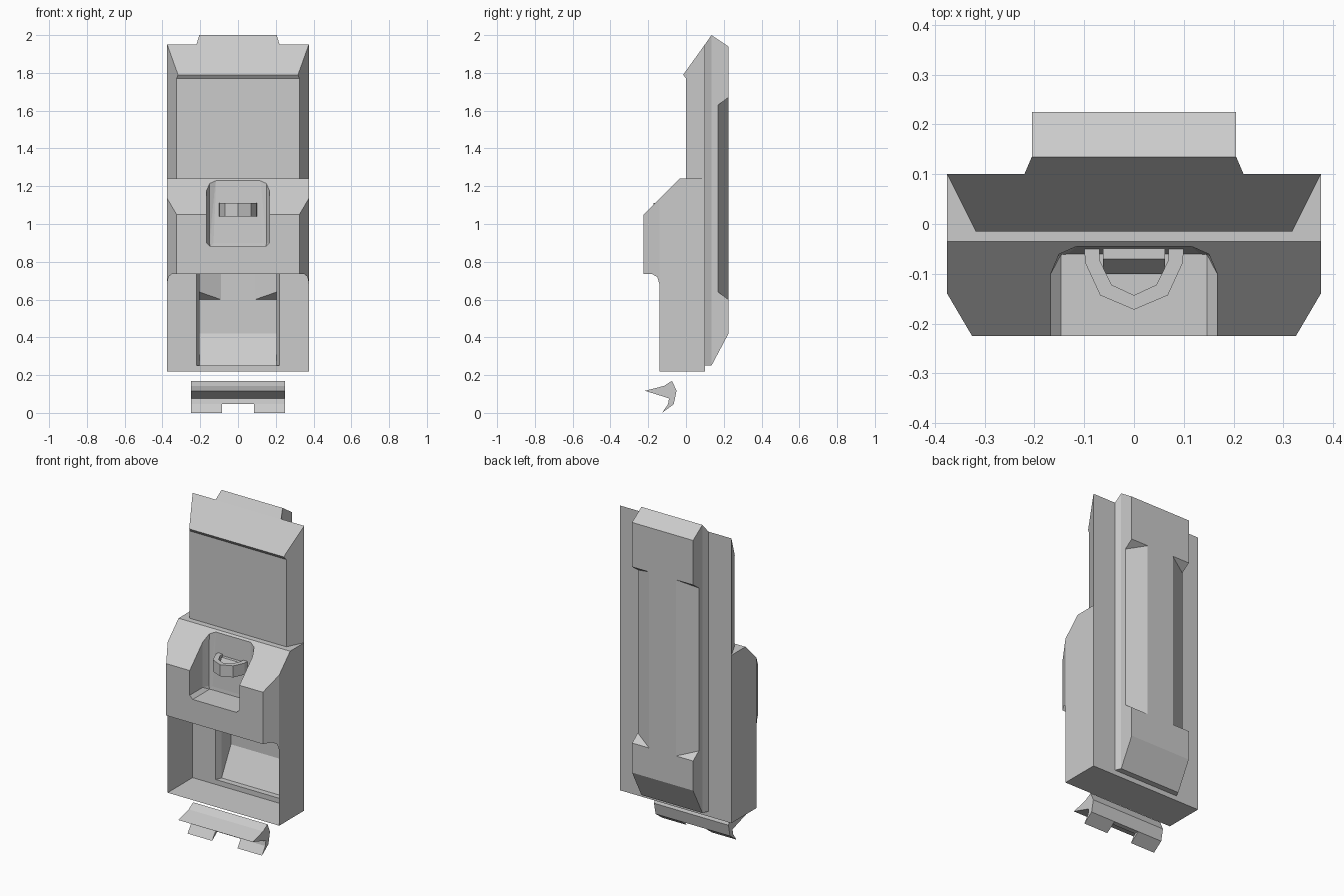
import bpy, bmesh

if "Cube" in bpy.data.objects:
    bpy.data.objects.remove(bpy.data.objects["Cube"])


def finish(name, bm):
    bmesh.ops.recalc_face_normals(bm, faces=bm.faces)
    me = bpy.data.meshes.new(name)
    bm.to_mesh(me)
    bm.free()
    ob = bpy.data.objects.new(name, me)
    bpy.context.collection.objects.link(ob)
    return ob


def prism(name, profile, half, x0=0.0, sides=None):
    """Extrude a (y, z) profile along x; half is a number or a function of y."""
    width = half if callable(half) else (lambda y: half)
    bm = bmesh.new()
    n = len(profile)
    rings = [[bm.verts.new((x0 + s * width(y), y, z)) for y, z in profile]
             for s in (-1, 1)]
    for i in range(n):
        j = (i + 1) % n
        bm.faces.new((rings[0][i], rings[0][j], rings[1][j], rings[1][i]))
    for ring in rings:
        for idx in sides or [range(n)]:
            bm.faces.new([ring[i] for i in idx])
    return finish(name, bm)


def hull(name, points):
    bm = bmesh.new()
    for p in points:
        bm.verts.new(p)
    bmesh.ops.convex_hull(bm, input=bm.verts)
    return finish(name, bm)


def cut(ob, cutter):
    mod = ob.modifiers.new("cut", 'BOOLEAN')
    mod.operation, mod.solver, mod.object = 'DIFFERENCE', 'EXACT', cutter
    bpy.context.view_layer.objects.active = ob
    bpy.ops.object.modifier_apply(modifier=mod.name)
    bpy.data.objects.remove(cutter)


def open_faces(ob, test):
    """Remove the faces for which test(centre, normal) is true."""
    bm = bmesh.new()
    bm.from_mesh(ob.data)
    bm.normal_update()
    gone = [f for f in bm.faces if test(f.calc_center_median(), f.normal)]
    bmesh.ops.delete(bm, geom=gone, context='FACES')
    bm.to_mesh(ob.data)
    bm.free()


# Main housing: chamfered front block above an open tray
housing = prism("housing", [
    (-.14, .22), (.1, .22), (.1, 1.24), (-.035, 1.24), (-.14, 1.135),
    (-.225, 1.05), (-.225, .735), (-.18, .735), (-.152, .72), (-.14, .68)],
    lambda y: .375 - max(0, -.14 - y) * .05 / .085,
    sides=[(0, 1, 2, 3, 4, 9), (4, 5, 6, 7, 8, 9)])

# Thumb pocket in the front block
sections = {.88: [(.147, -.3), (.147, -.062), (.13, -.06)],
            .90: [(.167, -.3), (.167, -.1), (.152, -.063), (.13, -.058)],
            1.3: [(.167, -.3), (.167, -.1), (.15, -.06), (.112, -.043)]}
cut(housing, hull("pocket_cutter", [(s * x, y, z) for z, pts in sections.items()
                                    for x, y in pts for s in (-1, 1)]))
open_faces(housing, lambda c, n: (n.y > .9 and c.y > .09) or
           (abs(n.x) < .1 and c.z < .74 and -.21 < c.y < -.13))

# Upper body with tapered sides and sloped top
upper = prism("upper_body", [(.1, 1.24), (0, 1.24), (0, 1.77), (-.015, 1.79), (.1, 1.95)],
              lambda y: .325 + .5 * y)
open_faces(upper, lambda c, n: n.y > .9 or n.z < -.9)

# Rear wall panels around the central opening
for s, side in ((-1, "left"), (1, "right")):
    bm = bmesh.new()
    bm.faces.new([bm.verts.new((s * x, .1, z)) for x, z in
                  ((.22, .22), (.375, .22), (.375, 1.95), (.22, 1.95))])
    finish("rear_wall_" + side, bm)
bm = bmesh.new()
bm.faces.new([bm.verts.new((x, .1, z)) for x, z in
              ((-.22, .22), (.22, .22), (.22, .25), (-.22, .25))])
finish("rear_wall_sill", bm)

# Hollow back plate and its flared root
root = prism("back_plate_root", [(.1, .25), (.135, .25), (.135, 2), (.1, 1.95)],
             lambda y: .22 - (y - .1) * .015 / .035)
open_faces(root, lambda c, n: abs(n.y) > .9)
plate = prism("back_plate", [(.135, .25), (.225, .42), (.225, 1.94), (.135, 2)], .205)
for s in (-1, 1):
    pts = []
    for x, y in ((.32, .115), (.32, .28), (-.025, .28)):
        inset = (.225 - y) * .727
        pts += [(s * x, y, .6 + inset), (s * x, y, 1.67 - inset)]
    cut(plate, hull("groove_cutter", pts))
open_faces(plate, lambda c, n: n.y < -.9)

# Catch hoop inside the pocket
outer = [(.1, -.045), (.098, -.078), (.068, -.143), (0, -.172)]
inner = [(.07, -.045), (.068, -.075), (.045, -.122), (0, -.143)]
bm = bmesh.new()
rings = []
for line in (outer, inner):
    path = line + [(-x, y) for x, y in line[-2::-1]]
    rings.append([[bm.verts.new((x, y, z)) for x, y in path] for z in (1.04, 1.11)])
(ob_, ot), (ib, it) = rings
for i in range(6):
    for a, b in ((ob_, ot), (ot, it), (it, ib), (ib, ob_)):
        bm.faces.new((a[i], a[i + 1], b[i + 1], b[i]))
finish("catch_hoop", bm)
prism("catch_wedge", [(-.045, 1.045), (-.1, 1.045), (-.07, 1.1), (-.045, 1.1)], .062)

# Separate lower clip with two feet
prism("clip", [(-.217, .117), (-.116, .143), (-.074, .17), (-.05, .117),
               (-.065, .046), (-.095, .046), (-.09, .077)], .25)
for s, side in ((-1, "left"), (1, "right")):
    prism("clip_foot_" + side, [(-.065, .046), (-.127, 0), (-.095, .046)], .0825, s * .1675)
